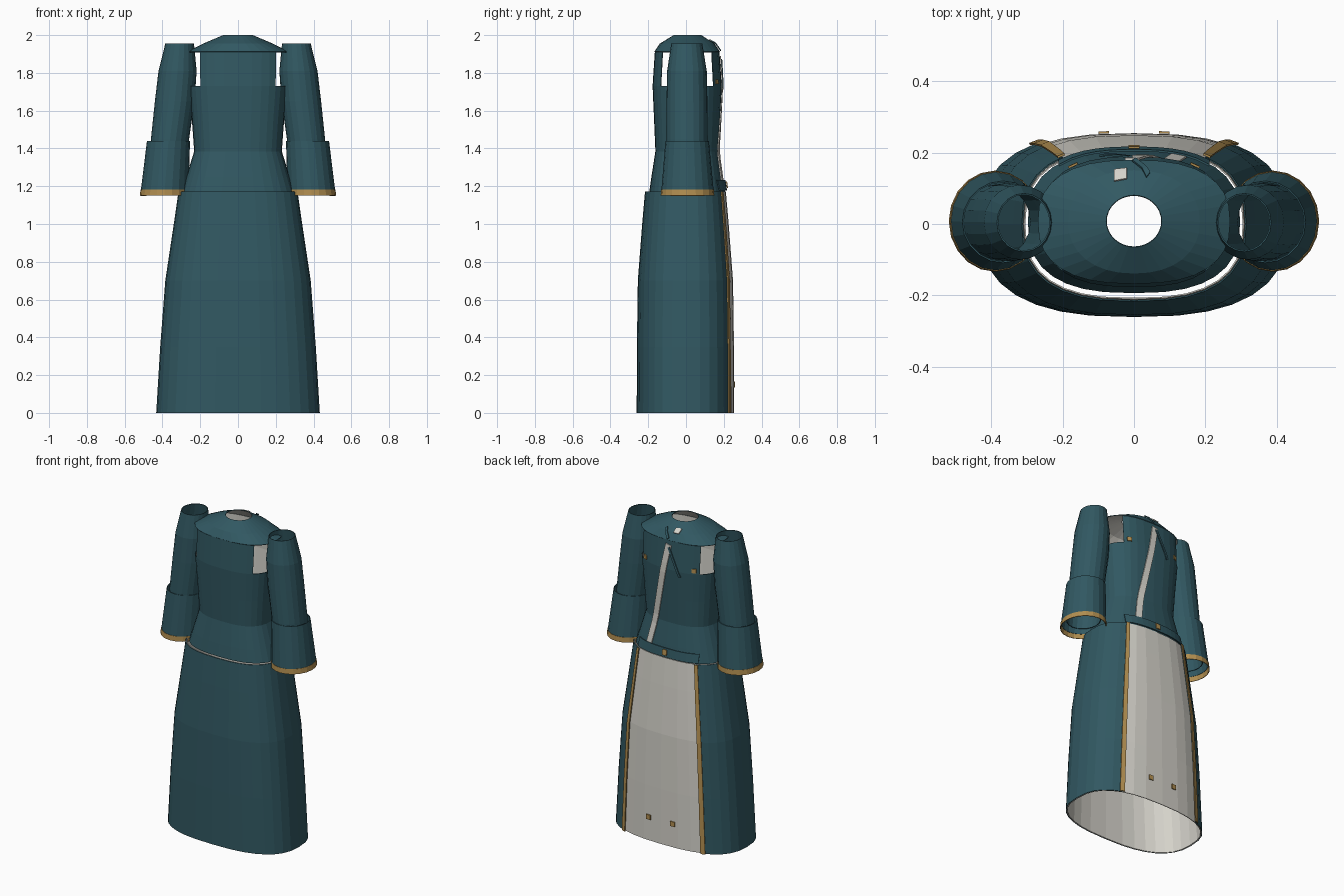
import bpy, bmesh, math
from mathutils import Vector

if "Cube" in bpy.data.objects:
    bpy.data.objects.remove(bpy.data.objects["Cube"])


def material(name, rgb):
    m = bpy.data.materials.new(name)
    m.diffuse_color = (*rgb, 1)
    m.use_nodes = True
    m.node_tree.nodes["Principled BSDF"].inputs["Base Color"].default_value = m.diffuse_color
    return m


TEAL = material("teal cloth", (0.031, 0.098, 0.122))
CREAM = material("cream lining", (0.66, 0.645, 0.59))
GOLD = material("gold trim", (0.44, 0.27, 0.08))

# Rings: z, centre x, centre y, half width, half depth, squareness
SKIRT = [(0, 0, 0, .433, .261, 2.6), (.35, 0, 0, .412, .260, 2.6),
         (.7, 0, 0, .385, .255, 2.6), (1.0, 0, 0, .340, .232, 2.6),
         (1.172, 0, 0, .315, .217, 2.6)]
BODICE = [(1.172, 0, .006, .298, .200, 2.6), (1.25, 0, .006, .274, .189, 2.6),
          (1.385, 0, .006, .232, .168, 2.6), (1.55, 0, .006, .244, .175, 2.6),
          (1.73, 0, .006, .260, .183, 2.6), (1.912, 0, .006, .264, .171, 2.6)]
YOKE = [(1.912, 0, .006, .270, .174, 2.5), (1.955, 0, .006, .185, .145, 2.2),
        (2.0, 0, .008, .078, .073, 2)]
SLEEVE = [(1.2, .385, .006, .098, .105, 2), (1.45, .360, .005, .101, .109, 2),
          (1.65, .335, .005, .105, .108, 2), (1.81, .320, .005, .101, .105, 2),
          (1.955, .309, .004, .076, .082, 2)]
CUFF = [(1.18, .388, .008, .126, .138, 2), (1.44, .368, .006, .114, .115, 2)]
CUFF_TRIM = [(1.15, .390, .008, .130, .142, 2), (1.182, .388, .008, .128, .140, 2)]


def ring_point(ring, t, grow=0.0):
    z, cx, cy, rx, ry, n = ring
    c, s = math.cos(t), math.sin(t)
    return Vector((cx + math.copysign(abs(c) ** (2 / n), c) * (rx + grow),
                   cy + math.copysign(abs(s) ** (2 / n), s) * (ry + grow), z))


def ring_at(rings, z):
    """Interpolate the rings at a height."""
    for a, b in zip(rings, rings[1:]):
        if z <= b[0]:
            f = (z - a[0]) / (b[0] - a[0])
            return [p + (q - p) * f for p, q in zip(a, b)]
    return rings[-1]


def finish(name, bm, outer, inner, thick, mirror=False, offset=-1):
    me = bpy.data.meshes.new(name)
    bm.to_mesh(me)
    bm.free()
    ob = bpy.data.objects.new(name, me)
    bpy.context.collection.objects.link(ob)
    me.materials.append(outer)
    me.materials.append(inner)
    sol = ob.modifiers.new("cloth thickness", 'SOLIDIFY')
    sol.thickness = thick
    sol.offset = offset
    sol.material_offset = 1
    if mirror:
        ob.modifiers.new("other side", 'MIRROR')
    return ob


def loft(name, rings, outer, inner, sides=32, grow=0.0, drop=None, mirror=False):
    """Open tube through the rings; drop removes faces by their centre."""
    bm = bmesh.new()
    rows = [[bm.verts.new(ring_point(r, 2 * math.pi * i / sides, grow))
             for i in range(sides)] for r in rings]
    for lo, hi in zip(rows, rows[1:]):
        for i in range(sides):
            j = (i + 1) % sides
            bm.faces.new((lo[i], lo[j], hi[j], hi[i]))
    if drop:
        gone = [f for f in bm.faces if drop(f.calc_center_median())]
        bmesh.ops.delete(bm, geom=gone, context='FACES')
    return finish(name, bm, outer, inner, .004, mirror)


def ribbon(name, rings, start, end, width, mat, lift=.001, steps=12, mirror=False):
    """Thin strip lying on the +y side, from (x, z) to (x, z)."""
    bm = bmesh.new()
    a, b = Vector(start), Vector(end)
    d = (b - a).normalized()
    side = Vector((-d.y, d.x)) * width / 2
    rows = []
    for i in range(steps + 1):
        mid = a.lerp(b, i / steps)
        row = []
        for k in (1, -1):
            x, z = mid + side * k
            _, cx, cy, rx, ry, n = ring_at(rings, z)
            y = cy + ry * max(0, 1 - abs(x / rx) ** n) ** (1 / n) + lift
            row.append(bm.verts.new((x, y, z)))
        rows.append(row)
    for p, q in zip(rows, rows[1:]):
        bm.faces.new((p[0], p[1], q[1], q[0]))
    bmesh.ops.recalc_face_normals(bm, faces=bm.faces)
    for f in bm.faces:
        f.normal_update()
        if f.normal.y < 0:
            f.normal_flip()
    return finish(name, bm, mat, mat, .006, mirror, 1)


# Skirt: full cream underskirt, teal overskirt open on the +y side
loft("underskirt", SKIRT, CREAM, CREAM, grow=-.006)
loft("overskirt", SKIRT, TEAL, CREAM,
     drop=lambda c: c.y > 0 and abs(c.x) < .64 * ring_at(SKIRT, c.z)[3])

# Gold edging along both sides of the opening
bm = bmesh.new()
edge_rows = []
for r in SKIRT:
    t = math.radians(56.25)
    edge_rows.append([bm.verts.new(ring_point(r, t + dt, .002)) for dt in (-.05, .035)])
for p, q in zip(edge_rows, edge_rows[1:]):
    bm.faces.new((p[0], p[1], q[1], q[0]))
finish("skirt_edging", bm, GOLD, GOLD, .006, True, 1)

# Small gold studs near the hem
ribbon("hem_stud", SKIRT, (.085, .135), (.085, .165), .03, GOLD, -.005, 2, True)

# Bodice with armholes, and shoulder yoke with neck opening
loft("bodice", BODICE, TEAL, CREAM,
     drop=lambda c: c.z > 1.73 and abs(c.x) > .205)
loft("shoulder_yoke", YOKE, TEAL, CREAM)

# Sleeves, flared cuffs and gold cuff borders
loft("sleeve", SLEEVE, TEAL, TEAL, 20, mirror=True)
loft("cuff", CUFF, TEAL, TEAL, 20, mirror=True)
loft("cuff_border", CUFF_TRIM, GOLD, GOLD, 20, mirror=True)

# Diagonal closing strip, waist band and clasp
ribbon("closing_strip", BODICE, (-.005, 1.885), (.135, 1.18), .04, CREAM)
ribbon("waist_band", BODICE, (-.21, 1.205), (.21, 1.205), .055, TEAL, .006)
ribbon("waist_clasp", BODICE, (0, 1.19), (0, 1.225), .03, GOLD, .013, 2)
ribbon("chest_stud", BODICE, (.17, 1.74), (.17, 1.765), .025, GOLD, .001, 2, True)

# Neck ties and small collar patch
ribbon("lower_tie", BODICE, (-.01, 1.87), (-.09, 1.70), .014, TEAL, .006)
ribbon("upper_tie", YOKE, (0, 1.92), (.04, 1.965), .014, TEAL, .004)
ribbon("collar_patch", YOKE, (-.038, 1.952), (-.038, 1.972), .036, CREAM, .002, 3)
